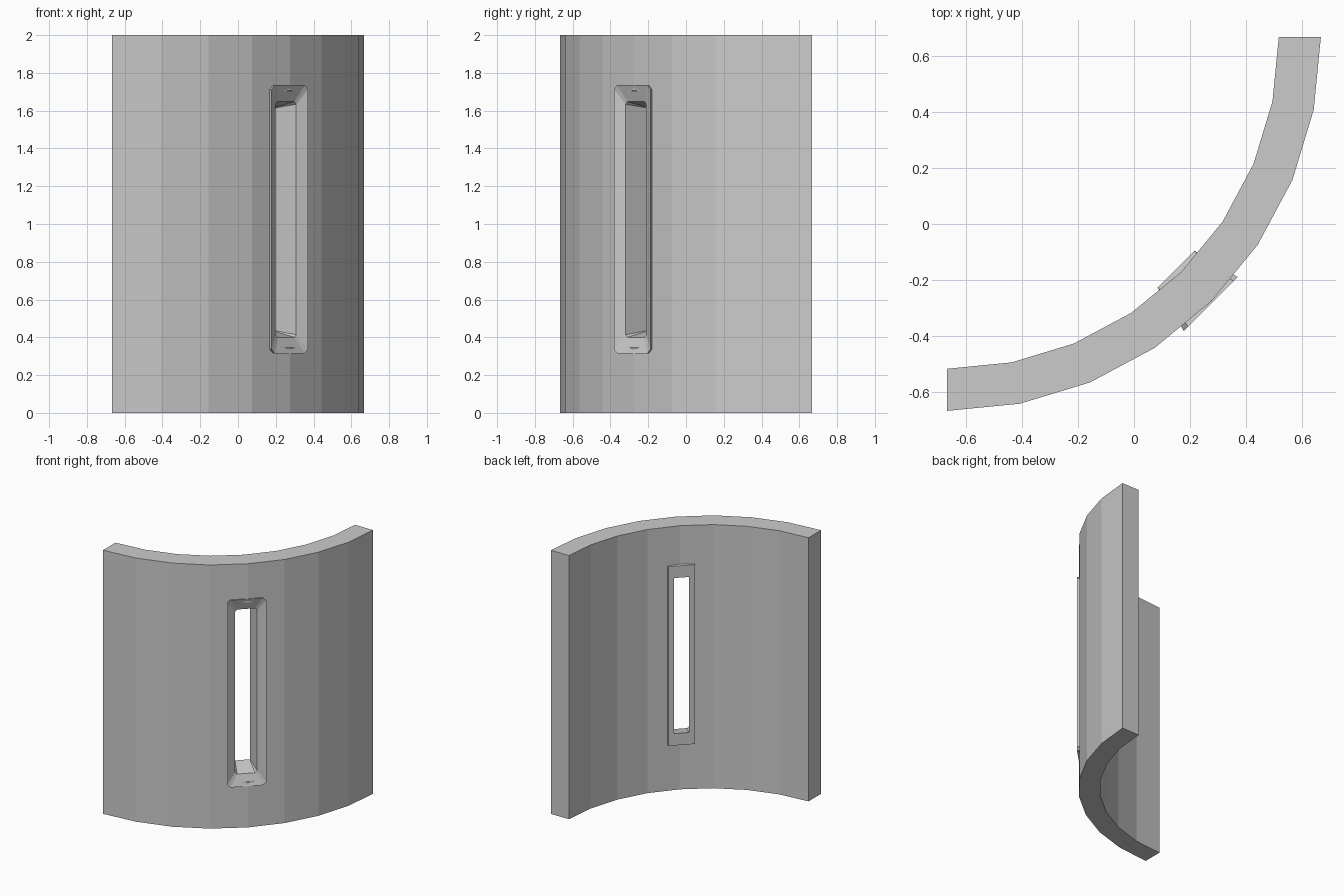
import bpy, bmesh
from math import sin, cos, pi
from mathutils import Vector

cube = bpy.data.objects.get("Cube")
if cube:
    bpy.data.objects.remove(cube)

stone = bpy.data.materials.new("grey stone")
stone.use_nodes = True
stone.diffuse_color = (0.6, 0.6, 0.6, 1)
stone.node_tree.nodes["Principled BSDF"].inputs["Base Color"].default_value = (0.6, 0.6, 0.6, 1)

OUT = Vector((1, -1, 0)).normalized()    # away from the tower, through the slit
ALONG = Vector((1, 1, 0)).normalized()   # along the wall at the slit
SLIT_SHIFT = -0.008


def finish(bm, name):
    bmesh.ops.recalc_face_normals(bm, faces=bm.faces)
    mesh = bpy.data.meshes.new(name)
    bm.to_mesh(mesh)
    bm.free()
    obj = bpy.data.objects.new(name, mesh)
    mesh.materials.append(stone)
    bpy.context.collection.objects.link(obj)
    return obj


def ring(bm, depth, half, bottom, top, cut):
    """Upright rectangle with clipped corners, at a depth through the wall."""
    pts = []
    for sx, sz in ((-1, -1), (1, -1), (1, 1), (-1, 1)):
        z = bottom if sz < 0 else top
        corner = [(sx * half, z - sz * cut), (sx * (half - cut), z)]
        pts += corner if sx * sz < 0 else corner[::-1]
    pts = pts[::1]
    return [bm.verts.new(OUT * depth + ALONG * (a + SLIT_SHIFT) + Vector((0, 0, z)))
            for a, z in order(pts)]


def order(pts):
    """Sort outline points around their middle."""
    from math import atan2
    mid = sum(p[1] for p in pts) / len(pts)
    return sorted(pts, key=lambda p: atan2(p[1] - mid, p[0]))


def bridge(bm, a, b):
    for i in range(len(a)):
        j = (i + 1) % len(a)
        bm.faces.new((a[i], a[j], b[j], b[i]))


# Curved wall: quarter ring of eight flat segments
bm = bmesh.new()
C, STEPS = 0.667, 8
angles = [i * pi / 2 / STEPS for i in range(STEPS + 1)]
outline = [(1.333, a) for a in angles] + [(1.183, a) for a in reversed(angles)]
low = [bm.verts.new((-C + r * sin(a), C - r * cos(a), 0)) for r, a in outline]
high = [bm.verts.new(v.co + Vector((0, 0, 2))) for v in low]
bridge(bm, low, high)
for loop in (low, high):
    for i in range(STEPS):
        k = len(loop) - 1 - i
        bm.faces.new((loop[i], loop[i + 1], loop[k - 1], loop[k]))
wall = finish(bm, "curved_wall")

# Slit frame: splayed front rim, narrowing throat, smaller back rim
bm = bmesh.new()
rings = [ring(bm, 0.395, 0.136, 0.315, 1.735, 0.022),
         ring(bm, 0.367, 0.077, 0.40, 1.648, 0.014),
         ring(bm, 0.22, 0.053, 0.435, 1.615, 0.002),
         ring(bm, 0.22, 0.093, 0.345, 1.705, 0.002)]
for i in range(4):
    bridge(bm, rings[i], rings[(i + 1) % 4])
finish(bm, "slit_frame")

# Opening through the wall, hidden inside the frame
bm = bmesh.new()
back = ring(bm, 0.20, 0.083, 0.40, 1.65, 0.002)
front = ring(bm, 0.42, 0.118, 0.335, 1.715, 0.01)
bridge(bm, back, front)
bm.faces.new(back)
bm.faces.new(front)
cutter = finish(bm, "slit_cutter")
cutter.hide_render = True
cutter.display_type = 'WIRE'
cut = wall.modifiers.new("slit opening", 'BOOLEAN')
cut.object = cutter
cut.operation = 'DIFFERENCE'
cut.solver = 'EXACT'
